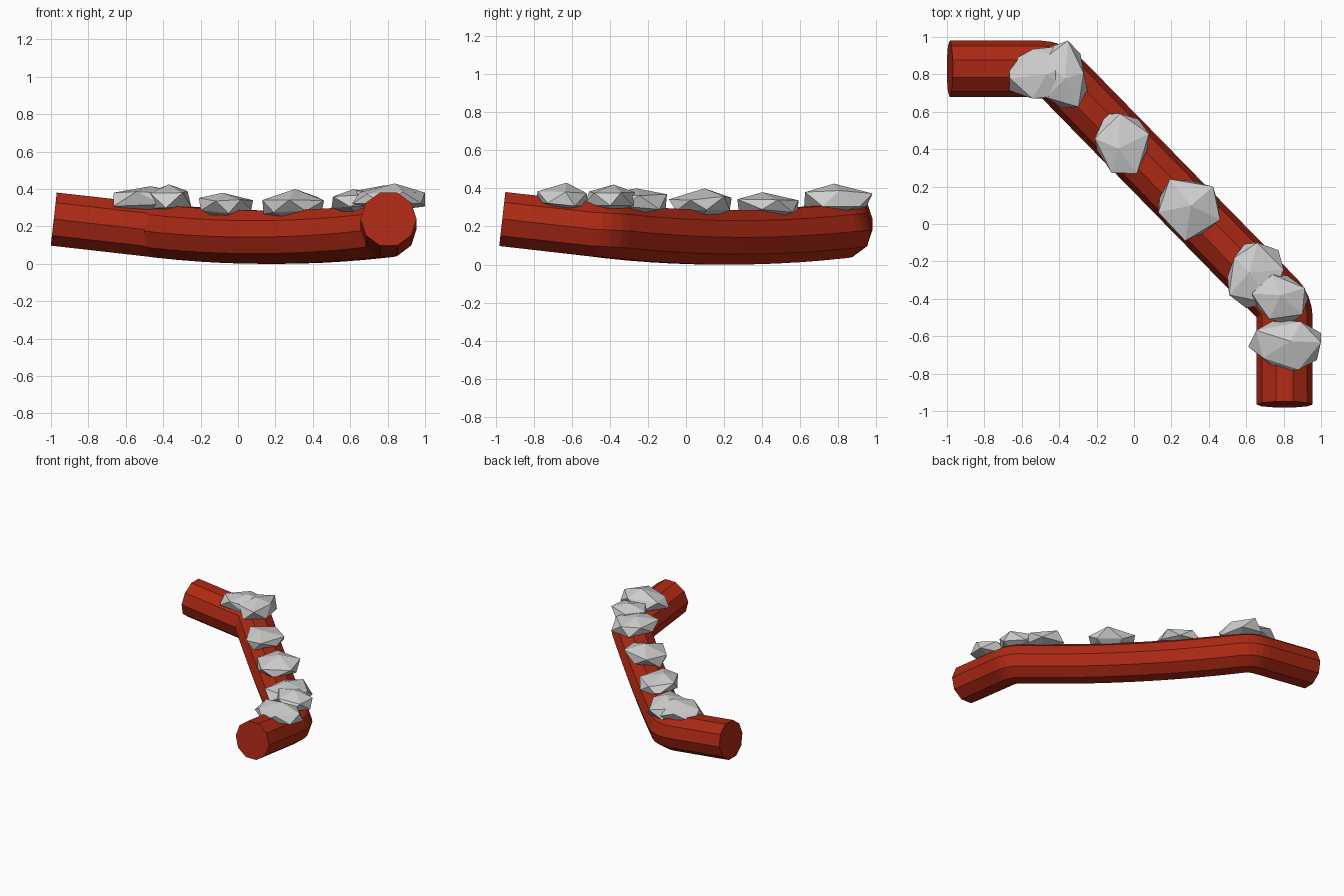
import bpy, bmesh, math, random
from mathutils import Vector

random.seed(4)
cube = bpy.data.objects.get("Cube")
if cube:
    bpy.data.objects.remove(cube, do_unlink=True)


def make_material(name, rgb):
    mat = bpy.data.materials.new(name)
    mat.use_nodes = True
    mat.diffuse_color = (*rgb, 1)
    mat.node_tree.nodes["Principled BSDF"].inputs["Base Color"].default_value = (*rgb, 1)
    return mat


def add_object(name, bm, mat):
    bmesh.ops.recalc_face_normals(bm, faces=bm.faces[:])
    mesh = bpy.data.meshes.new(name)
    bm.to_mesh(mesh)
    bm.free()
    mesh.materials.append(mat)
    obj = bpy.data.objects.new(name, mesh)
    bpy.context.collection.objects.link(obj)
    return obj


red = make_material("red paint", (0.42, 0.022, 0.007))
snow = make_material("pale grey snow", (0.62, 0.62, 0.62))

RADIUS, SIDES = 0.15, 10
LOW = RADIUS * math.cos(math.pi / SIDES)


def bend(cx, cy, start, end, steps=4):
    """Centreline points swept around an inner corner."""
    for i in range(steps + 1):
        a = math.radians(start + (end - start) * i / steps)
        yield Vector((cx + RADIUS * math.cos(a), cy + RADIUS * math.sin(a), 0))


# Rail centreline: straight leg, bend, long diagonal, bend, straight leg
first = list(bend(-0.5, 0.68, 90, 45))
second = list(bend(0.655, -0.5, 45, 0))
diagonal = [first[-1].lerp(second[0], i / 10) for i in range(1, 10)]
path = [Vector((-0.985, 0.83, 0))] + first + diagonal + second + [Vector((0.805, -0.965, 0))]

# Gentle sag along the length of the rail
travel = [0]
for a, b in zip(path, path[1:]):
    travel.append(travel[-1] + (b - a).length)
for p, s in zip(path, travel):
    p.z = LOW + 0.048 * (s - travel[-1] / 2) ** 2

# Sweep the ten-sided section along the centreline
bm = bmesh.new()
rings = []
for i, p in enumerate(path):
    into = (p - path[i - 1]).normalized() if i else Vector()
    out = (path[i + 1] - p).normalized() if i < len(path) - 1 else Vector()
    tangent = (into + out).normalized()
    side = tangent.cross(Vector((0, 0, 1))).normalized()
    up = side.cross(tangent)
    angles = [2 * math.pi * k / SIDES for k in range(SIDES)]
    rings.append([bm.verts.new(p + RADIUS * (side * math.cos(a) + up * math.sin(a))) for a in angles])
for r, q in zip(rings, rings[1:]):
    for k in range(SIDES):
        n = (k + 1) % SIDES
        bm.faces.new((r[k], r[n], q[n], q[k]))
bm.faces.new(rings[0])
bm.faces.new(rings[-1])
add_object("rail", bm, red)


def snow_clump(name, low, high, turn):
    """Faceted lump, roughened and fitted between two corners."""
    bm = bmesh.new()
    bmesh.ops.create_icosphere(bm, subdivisions=1, radius=1)
    for v in bm.verts:
        a = math.radians(turn)
        x, y = v.co.x, v.co.y
        v.co = Vector((x * math.cos(a) - y * math.sin(a), x * math.sin(a) + y * math.cos(a), v.co.z))
        v.co += Vector([random.uniform(-0.14, 0.14) for _ in range(3)])
    for axis in range(3):
        values = [v.co[axis] for v in bm.verts]
        lo, size = min(values), max(values) - min(values)
        for v in bm.verts:
            v.co[axis] = low[axis] + (v.co[axis] - lo) / size * (high[axis] - low[axis])
    add_object(name, bm, snow)


# Snow clumps along the top of the rail
clumps = [
    ((-0.67, 0.67, 0.27), (-0.31, 0.95, 0.415), 36),
    ((-0.50, 0.62, 0.27), (-0.25, 0.98, 0.425), 10),
    ((-0.21, 0.27, 0.23), (0.08, 0.59, 0.38), 20),
    ((0.13, -0.09, 0.22), (0.46, 0.24, 0.40), 50),
    ((0.50, -0.45, 0.25), (0.80, -0.10, 0.40), 5),
    ((0.63, -0.54, 0.27), (0.93, -0.27, 0.42), 30),
    ((0.61, -0.79, 0.28), (1.00, -0.51, 0.43), 0),
]
for i, (low, high, turn) in enumerate(clumps, 1):
    snow_clump(f"snow_clump_{i}", low, high, turn)
